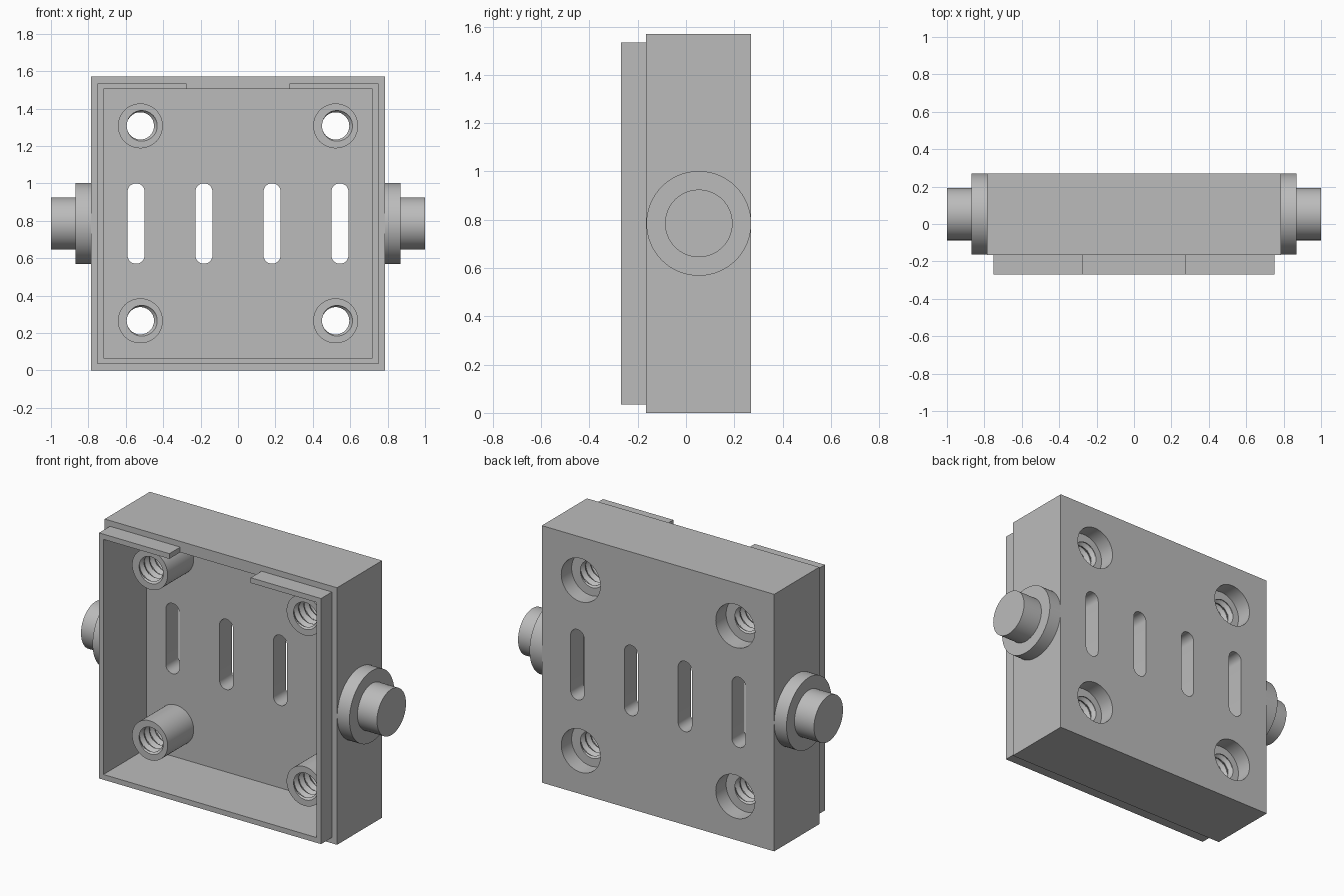
import bpy, bmesh, math
from mathutils import Matrix, Vector

old = bpy.data.objects.get("Cube")
if old:
    bpy.data.objects.remove(old, do_unlink=True)

grey = bpy.data.materials.new("plain_grey")
grey.use_nodes = True
colour = (0.5, 0.5, 0.5, 1)
grey.diffuse_color = colour
grey.node_tree.nodes["Principled BSDF"].inputs["Base Color"].default_value = colour


def make_object(name, bm):
    bmesh.ops.recalc_face_normals(bm, faces=bm.faces)
    mesh = bpy.data.meshes.new(name)
    bm.to_mesh(mesh)
    bm.free()
    mesh.materials.append(grey)
    obj = bpy.data.objects.new(name, mesh)
    bpy.context.collection.objects.link(obj)
    return obj


def select(obj):
    bpy.ops.object.select_all(action="DESELECT")
    obj.select_set(True)
    bpy.context.view_layer.objects.active = obj


def smooth(obj):
    select(obj)
    bpy.ops.object.shade_smooth_by_angle(angle=math.radians(30))


def box(name, low, high):
    low, high = Vector(low), Vector(high)
    bm = bmesh.new()
    bmesh.ops.create_cube(bm, size=1, matrix=Matrix.Translation((low + high) / 2)
                          @ Matrix.Diagonal((high - low).to_4d()))
    return make_object(name, bm)


def cylinder(name, radius, axis, start, end, u, z, sides=64):
    bm = bmesh.new()
    mid = (start + end) / 2
    if axis == "X":
        place = Matrix.Translation((mid, u, z)) @ Matrix.Rotation(math.pi / 2, 4, "Y")
    else:
        place = Matrix.Translation((u, mid, z)) @ Matrix.Rotation(math.pi / 2, 4, "X")
    bmesh.ops.create_cone(bm, cap_ends=True, segments=sides, radius1=radius,
                          radius2=radius, depth=end - start, matrix=place)
    return make_object(name, bm)


def slot(name, x, low, high, radius, start, end):
    # Rounded slot prism running along y
    bm = bmesh.new()
    verts = []
    for centre, first in ((high - radius, 0), (low + radius, math.pi)):
        for i in range(17):
            a = first + math.pi * i / 16
            verts.append(bm.verts.new((x + radius * math.cos(a), start,
                                       centre + radius * math.sin(a))))
    face = bm.faces.new(verts)
    made = bmesh.ops.extrude_face_region(bm, geom=[face])["geom"]
    bmesh.ops.translate(bm, vec=(0, end - start, 0),
                        verts=[v for v in made if isinstance(v, bmesh.types.BMVert)])
    return make_object(name, bm)


def combine(target, tool, operation):
    mod = target.modifiers.new(operation.lower(), "BOOLEAN")
    mod.operation, mod.solver, mod.object = operation, "EXACT", tool
    select(target)
    bpy.ops.object.modifier_apply(modifier=mod.name)
    bpy.data.objects.remove(tool, do_unlink=True)


def threaded_post(name, x, z, start, end, outer=0.12, crest=0.073, depth=0.017,
                  pitch=0.05, sides=48):
    # Sleeve with a helical thread on the inside
    bm = bmesh.new()
    rows = 56
    rings = []
    for j in range(sides):
        turn = j / sides
        a = turn * math.tau
        profile = [(outer, end), (outer, start)]
        for k in range(rows + 1):
            y = start + (end - start) * k / rows
            phase = ((y - start) / pitch - turn) % 1
            wave = min(1, max(0, 1.3 * abs(2 * phase - 1) - 0.15))
            profile.append((crest + depth * wave, y))
        rings.append([bm.verts.new((x + r * math.cos(a), y, z + r * math.sin(a)))
                      for r, y in profile])
    for j, ring in enumerate(rings):
        other = rings[(j + 1) % sides]
        for k in range(len(ring)):
            n = (k + 1) % len(ring)
            bm.faces.new((ring[k], ring[n], other[n], other[k]))
    return make_object(name, bm)


FRONT, STEP, FLOOR, BACK = -0.27, -0.165, 0.147, 0.27
SEAT = 0.17
MID = 0.785

# Open case with a stepped rim, the rim broken at the top
case = box("case", (-0.785, STEP, 0), (0.785, BACK, 1.57))
rim = box("rim", (-0.75, FRONT, 0.035), (0.75, 0, 1.535))
combine(rim, box("rim_gap", (-0.275, -0.4, 1.4), (0.275, -0.1, 1.7)), "DIFFERENCE")
combine(case, rim, "UNION")
combine(case, box("cavity", (-0.72, -0.4, 0.067), (0.72, FLOOR, 1.503)), "DIFFERENCE")

# Vent slots through the back wall
for x in (-0.545, -0.182, 0.182, 0.545):
    combine(case, slot("vent", x, 0.57, 1.0, 0.046, 0.1, 0.4), "DIFFERENCE")

# Threaded corner posts with counterbores in the back
for side, x in (("left", 0.522), ("right", -0.522)):
    for level, z in (("lower", 0.265), ("upper", 1.307)):
        combine(case, cylinder("bore", 0.115, "Y", 0.1, 0.2, x, z), "DIFFERENCE")
        combine(case, cylinder("counterbore", 0.132, "Y", SEAT, 0.4, x, z), "DIFFERENCE")
        smooth(threaded_post(f"{level}_{side}_post", x, z, -0.105, SEAT))
smooth(case)

# Side pivots: a wide collar and a narrower pin
for side, sign in (("left", 1), ("right", -1)):
    for part, radius, near, far in (("collar", 0.217, 0.77, 0.868), ("pin", 0.14, 0.85, 1.0)):
        a, b = sorted((sign * near, sign * far))
        smooth(cylinder(f"{side}_{part}", radius, "X", a, b, 0.053, MID))
